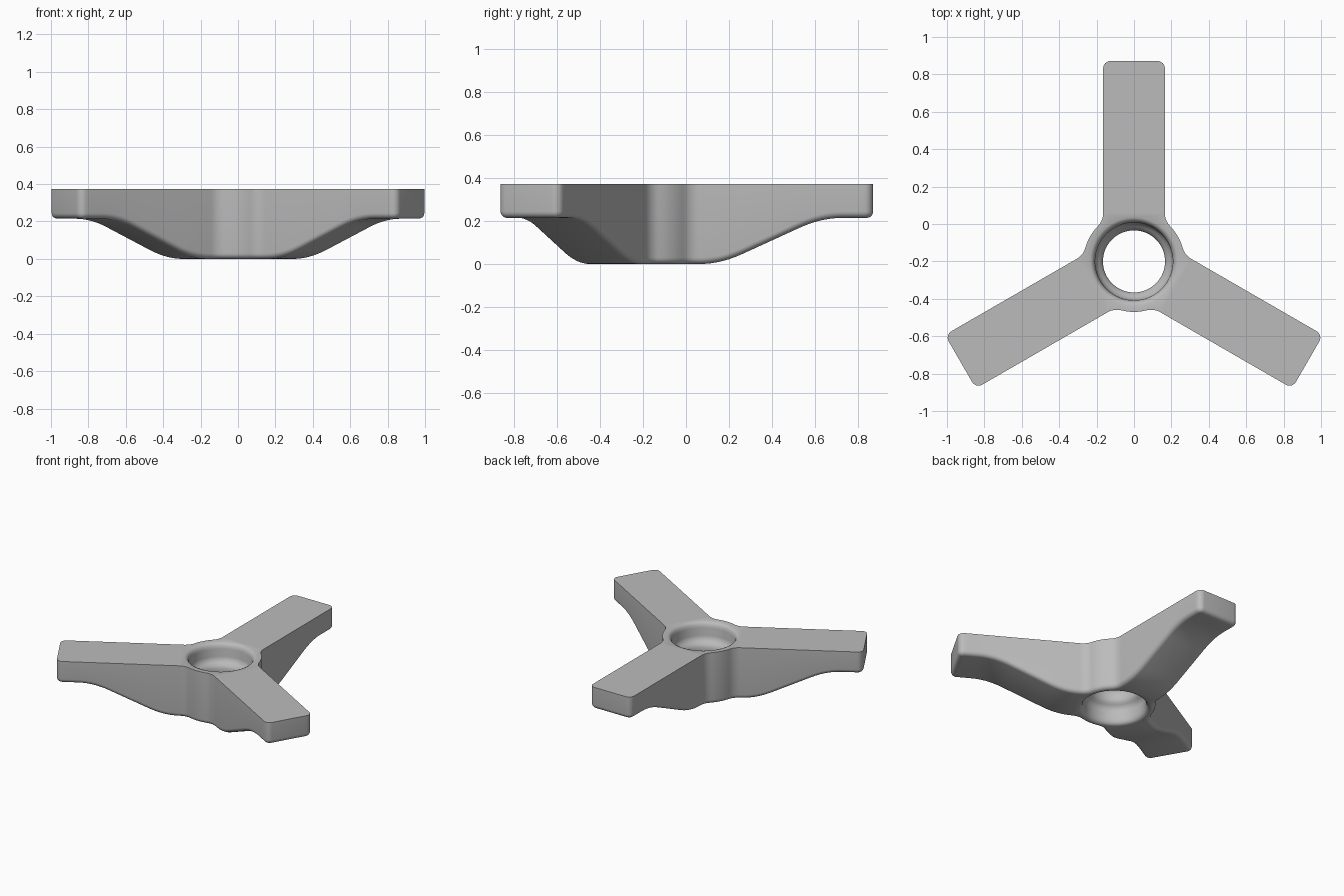
import bpy, bmesh
from math import sin, cos, pi, sqrt, atan2, radians
from mathutils import Vector, Matrix

cube = bpy.data.objects.get("Cube")
if cube:
    bpy.data.objects.remove(cube, do_unlink=True)

TOP, HALF_W, TIP = 0.374, 0.165, 1.072
HUB_R, JOIN_R, CORNER_R, EDGE_R = 0.27, 0.10, 0.04, 0.03
BORE_SEGS = 64


def floor_height(d):
    """Underside: flat hub, eased ramp, flat tip."""
    t = min(max((d - 0.26) / 0.67, 0), 1)
    b = 0.3
    m = 1 / (1 - b)
    if t < b:
        s = m * t * t / (2 * b)
    elif t > 1 - b:
        s = 1 - m * (1 - t) ** 2 / (2 * b)
    else:
        s = m * (t - b / 2)
    return 0.215 * s


def arc(cx, cy, r, a0, a1, n):
    return [Vector((cx + r * cos(a0 + (a1 - a0) * i / n),
                    cy + r * sin(a0 + (a1 - a0) * i / n))) for i in range(n + 1)]


# Half outline of one arm: hub arc, concave join, straight side, rounded tip
jx = HALF_W + JOIN_R
jy = sqrt((HUB_R + JOIN_R) ** 2 - jx ** 2)
ja = atan2(jy, jx)
half = arc(0, 0, HUB_R, radians(30), ja, 4)
half += arc(jx, jy, JOIN_R, ja + pi, pi, 8)[1:]
start = len(half) - 1
straight = TIP - CORNER_R
half += [Vector((HALF_W, jy + (straight - jy) * i / 28)) for i in range(1, 29)]
half += arc(HALF_W - CORNER_R, straight, CORNER_R, 0, pi / 2, 6)[1:]
arm = half + [Vector((-p.x, p.y)) for p in reversed(half[1:])]
n_arm, n_half = len(arm), len(half)
arm_floor = [floor_height(p.y) for p in arm]

outline, floors = [], []
for k in range(3):
    turn = Matrix.Rotation(k * 2 * pi / 3, 2)
    outline += [turn @ p for p in arm]
    floors += arm_floor
count = len(outline)


def inward(i):
    """Mitred inward normal of the anticlockwise outline."""
    e0 = (outline[i] - outline[i - 1]).normalized()
    e1 = (outline[(i + 1) % count] - outline[i]).normalized()
    n = Vector((-e0.y - e1.y, e0.x + e1.x))
    return n * (2 / n.length_squared)


normals = [inward(i) for i in range(count)]
bm = bmesh.new()


def skin(a, b):
    n = len(a)
    for i in range(n):
        j = (i + 1) % n
        bm.faces.new((a[i], a[j], b[j], b[i]))


# Side walls, then the rounded lower edge
rings = [[bm.verts.new((p.x, p.y, TOP)) for p in outline]]
for s in range(6):
    a = s / 5 * pi / 2
    rings.append([bm.verts.new((*(p + n * EDGE_R * (1 - cos(a))), f + EDGE_R * (1 - sin(a))))
                  for p, n, f in zip(outline, normals, floors)])
for a, b in zip(rings, rings[1:]):
    skin(a, b)

# Bore: flared mouths and seats around a narrow central ring
upper = [(0.235, TOP), (0.222, 0.368), (0.213, 0.355), (0.208, 0.335), (0.207, 0.28),
         (0.202, 0.258), (0.188, 0.242), (0.174, 0.23), (0.166, 0.21)]
profile = upper + [(r, TOP - z) for r, z in reversed(upper)]
bore = [[bm.verts.new((r * cos(2 * pi * i / BORE_SEGS), r * sin(2 * pi * i / BORE_SEGS), z))
         for i in range(BORE_SEGS)] for r, z in profile]
for a, b in zip(bore, bore[1:]):
    skin(a, b)


def get_edge(a, b):
    return bm.edges.get((a, b)) or bm.edges.new((a, b))


def cap(ring, hole):
    """Quads across each arm, and a flat web around the bore."""
    web = []
    for k in range(3):
        arm_v = ring[k * n_arm:(k + 1) * n_arm]
        right = arm_v[:n_half]
        left = [None] + arm_v[n_half:][::-1]
        for i in range(start, n_half - 1):
            bm.faces.new((right[i], right[i + 1], left[i + 1], left[i]))
        web += right[:start + 1] + left[1:start + 1][::-1]
    edges = [get_edge(web[i - 1], web[i]) for i in range(len(web))]
    edges += [get_edge(hole[i - 1], hole[i]) for i in range(len(hole))]
    bmesh.ops.triangle_fill(bm, edges=edges, use_beauty=True)


cap(rings[0], bore[0])
cap(rings[-1], bore[-1])
bmesh.ops.recalc_face_normals(bm, faces=bm.faces)
bmesh.ops.translate(bm, verts=bm.verts, vec=(0, -0.2, 0))

mesh = bpy.data.meshes.new("three_arm_bracket")
bm.to_mesh(mesh)
bm.free()
bracket = bpy.data.objects.new("three_arm_bracket", mesh)
bpy.context.collection.objects.link(bracket)

# Plain grey finish
grey = bpy.data.materials.new("plain_grey")
grey.use_nodes = True
color = (0.5, 0.5, 0.5, 1)
grey.diffuse_color = color
grey.node_tree.nodes["Principled BSDF"].inputs["Base Color"].default_value = color
mesh.materials.append(grey)

bpy.ops.object.select_all(action='DESELECT')
bracket.select_set(True)
bpy.context.view_layer.objects.active = bracket
bpy.ops.object.shade_smooth_by_angle(angle=radians(35))
